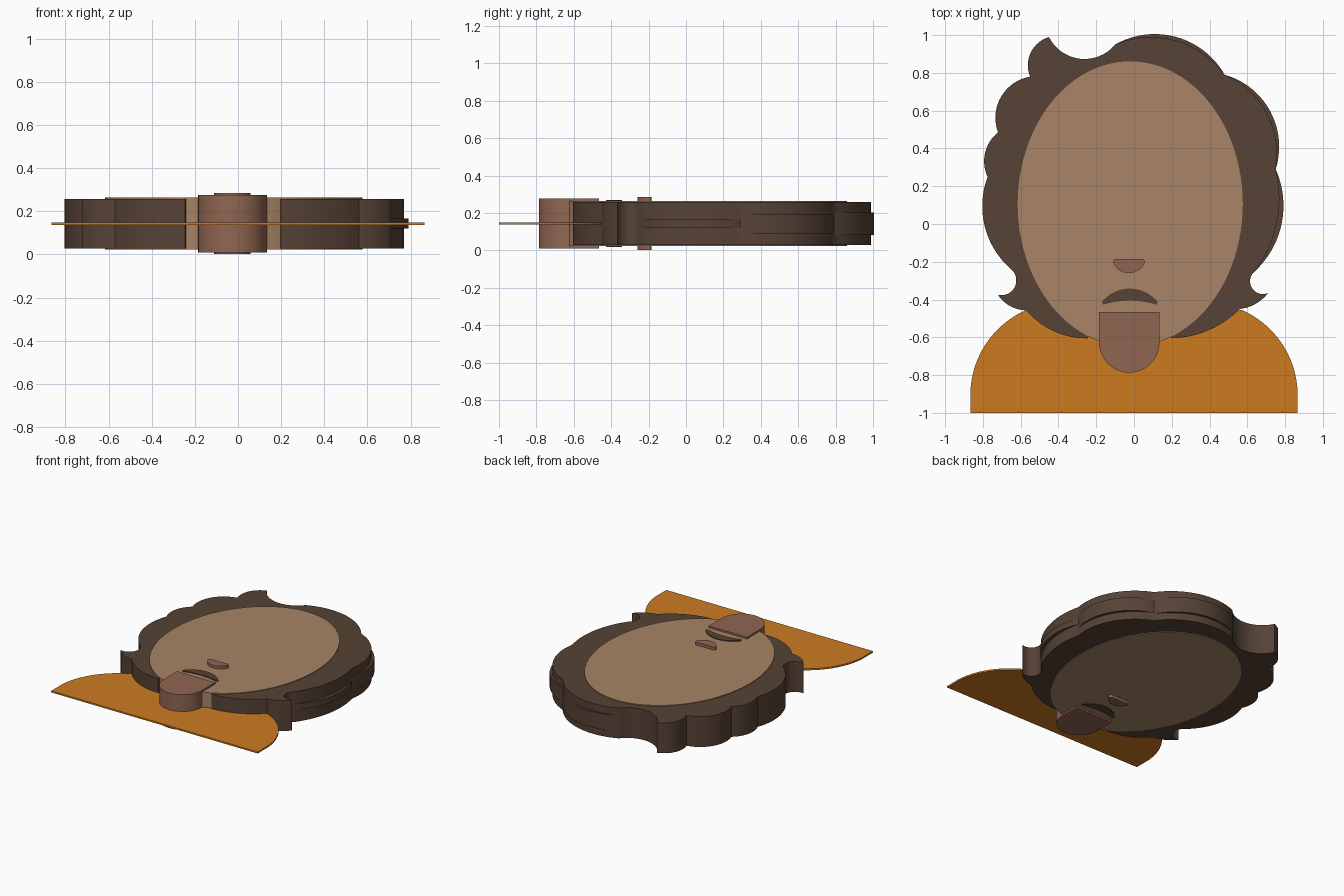
import bpy, bmesh, math
from mathutils import Vector

if "Cube" in bpy.data.objects:
    bpy.data.objects.remove(bpy.data.objects["Cube"], do_unlink=True)

MID = 0.143  # every layer is centred on this height


def material(name, rgb):
    def linear(c):
        c /= 255
        return c / 12.92 if c < 0.04 else ((c + 0.055) / 1.055) ** 2.4
    colour = [linear(c) for c in rgb] + [1]
    mat = bpy.data.materials.new(name)
    mat.use_nodes = True
    mat.diffuse_color = colour
    shader = mat.node_tree.nodes["Principled BSDF"]
    shader.inputs["Base Color"].default_value = colour
    shader.inputs["Roughness"].default_value = 0.8
    return mat


def arc(start, via, end, steps=20):
    """Points of the circular arc start-via-end, leaving out the start."""
    a, b, c = Vector(start), Vector(via), Vector(end)
    u, v = b - a, c - a
    d = 2 * u.cross(v)
    centre = a + Vector((v.y * u.length_squared - u.y * v.length_squared,
                         u.x * v.length_squared - v.x * u.length_squared)) / d
    radius = (a - centre).length
    first = math.atan2(*(a - centre).yx)
    last = math.atan2(*(c - centre).yx)
    sweep = (last - first) % math.tau
    if d < 0:
        sweep -= math.tau
    return [centre + radius * Vector((math.cos(first + sweep * i / steps),
                                      math.sin(first + sweep * i / steps)))
            for i in range(1, steps + 1)]


def outline(start, *segments):
    """Join arcs (via, end) and straight lines (end,) into one closed profile."""
    points = [Vector(start)]
    for seg in segments:
        if len(seg) == 2:
            points += arc(points[-1], *seg)
        else:
            points.append(Vector(seg[0]))
    if (points[0] - points[-1]).length < 1e-4:
        points.pop()
    return points


def slab(name, points, thickness, mat):
    """Extrude a flat profile evenly about the middle height."""
    bm = bmesh.new()
    low = MID - thickness / 2
    face = bm.faces.new([bm.verts.new((p.x, p.y, low)) for p in points])
    top = bmesh.ops.extrude_face_region(bm, geom=[face])["geom"]
    verts = [g for g in top if isinstance(g, bmesh.types.BMVert)]
    bmesh.ops.translate(bm, verts=verts, vec=(0, 0, thickness))
    bmesh.ops.recalc_face_normals(bm, faces=bm.faces)
    mesh = bpy.data.meshes.new(name)
    bm.to_mesh(mesh)
    bm.free()
    mesh.materials.append(mat)
    obj = bpy.data.objects.new(name, mesh)
    bpy.context.collection.objects.link(obj)
    bpy.ops.object.select_all(action="DESELECT")
    bpy.context.view_layer.objects.active = obj
    obj.select_set(True)
    bpy.ops.object.shade_smooth_by_angle(angle=math.radians(30))
    return obj


brown = material("dark brown hair", (86, 66, 54))
tan = material("tan skin", (168, 133, 102))
rose = material("rosy brown", (144, 102, 82))
orange = material("orange cloth", (204, 123, 33))

# Thin shoulders
slab("shoulders", outline(
    (-0.865, -1), ((-0.865, -0.87),), ((-0.755, -0.595), (-0.57, -0.455)),
    ((0.57, -0.455),), ((0.755, -0.595), (0.865, -0.87)), ((0.865, -1),)),
    0.012, orange)

# Oval face
oval = [Vector((-0.02 + 0.596 * math.cos(t), 0.106 + 0.755 * math.sin(t)))
        for t in (math.tau * i / 96 for i in range(96))]
slab("face", oval, 0.24, tan)

# Wavy hair: right locks, lower curl, under-face edge, left curl and left locks
curl_end, side_end, upper_end, crown_end = (0.64, -0.25), (0.75, 0.29), (0.48, 0.79), (-0.1, 0.95)
slab("hair", outline(
    (-0.45, 0.99),
    ((-0.55, 0.9), (-0.55, 0.78)),
    ((-0.7, 0.68), (-0.72, 0.485)),
    ((-0.79, 0.37), (-0.775, 0.25)),
    ((-0.8, 0.04), (-0.65, -0.24)),
    ((-0.635, -0.34), (-0.72, -0.375)),
    ((-0.655, -0.435), (-0.57, -0.457)),
    ((-0.43, -0.565), (-0.245, -0.605)),
    ((-0.02, -0.45), (0.2, -0.605)),
    ((0.4, -0.56), (0.56, -0.45)),
    ((0.64, -0.425), (0.71, -0.365)),
    ((0.62, -0.33), curl_end),
    ((0.767, 0.08), side_end),
    ((0.713, 0.568), upper_end),
    ((0.242, 0.965), crown_end),
    ((-0.3, 0.877), (-0.45, 0.99))), 0.23, brown)

# Thinner rims that stand out from the left locks
for name, start, via, end, thick in (
        ("side_lock_rim", curl_end, (0.791, 0.08), side_end, 0.045),
        ("upper_lock_rim", side_end, (0.73, 0.58), upper_end, 0.105),
        ("crown_lock_rim", upper_end, (0.25, 0.982), crown_end, 0.12)):
    slab(name, outline(start, (via, end)), thick, brown)

# Facial features
slab("nose", outline(
    (-0.095, -0.185), ((-0.108, -0.192), (-0.108, -0.208)),
    ((-0.027, -0.26), (0.055, -0.208)), ((0.055, -0.192), (0.042, -0.185))),
    0.284, rose)
slab("mouth", outline(
    (-0.165, -0.428), ((-0.17, -0.412),), ((-0.022, -0.342), (0.125, -0.412)),
    ((0.12, -0.428),), ((-0.022, -0.406), (-0.165, -0.428))), 0.252, brown)
slab("chin", outline(
    (-0.185, -0.465), ((-0.185, -0.627),), ((-0.025, -0.787), (0.135, -0.627)),
    ((0.135, -0.465),)), 0.266, rose)
